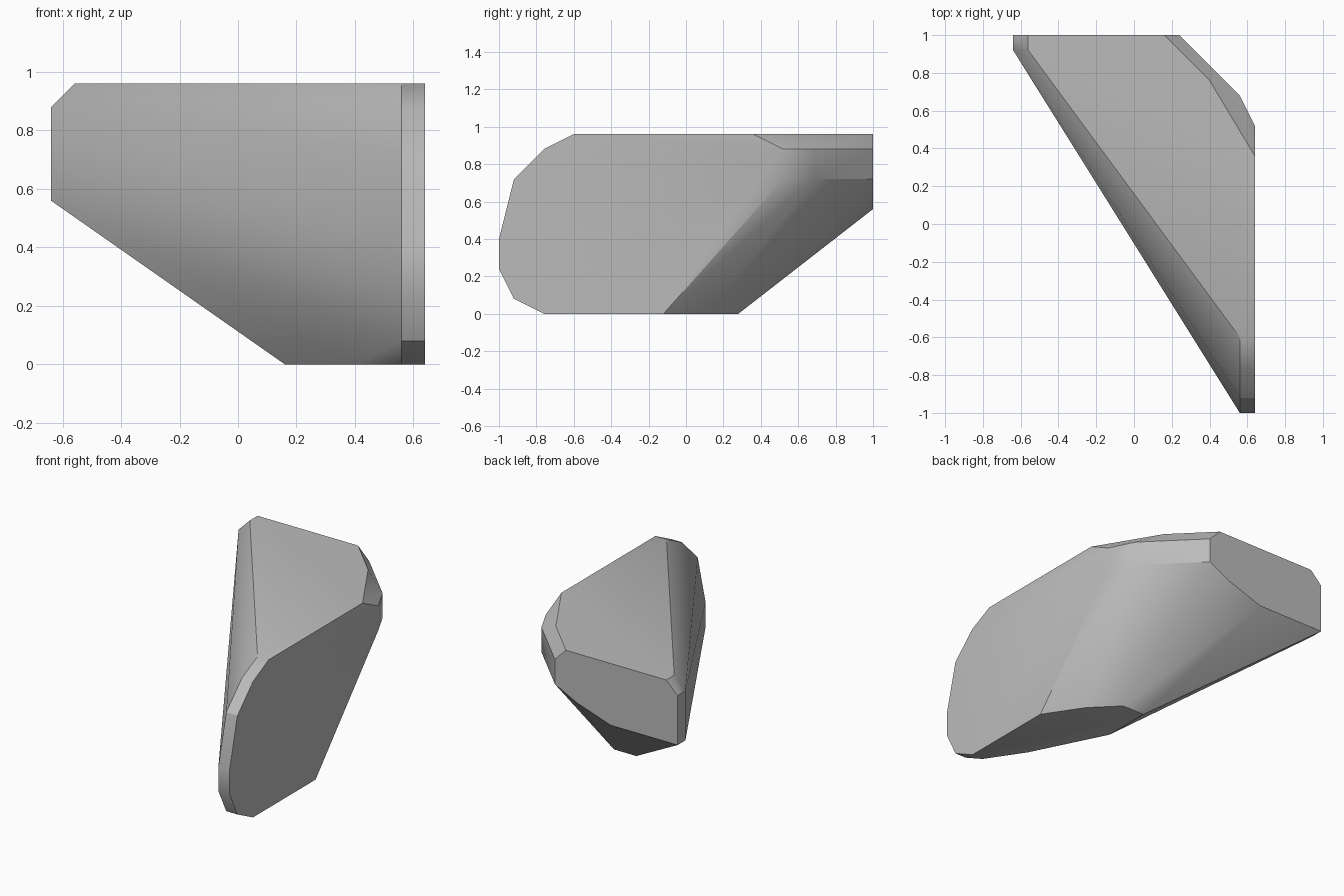
import bpy
import bmesh
import math

default = bpy.data.objects.get("Cube")
if default:
    bpy.data.objects.remove(default)


def make_material(name, rgb):
    mat = bpy.data.materials.new(name)
    mat.use_nodes = True
    colour = (*rgb, 1)
    mat.diffuse_color = colour
    mat.node_tree.nodes["Principled BSDF"].inputs["Base Color"].default_value = colour
    return mat


def in_x(x, outline):
    return [(x, y, z) for y, z in outline]


def in_y(y, outline):
    return [(x, y, z) for x, z in outline]


def in_z(z, outline):
    return [(x, y, z) for x, y in outline]


# Rounded nose, repeated across the narrow front strip
nose = [(-0.76, 0), (-0.92, 0.08), (-1, 0.24), (-1, 0.4),
        (-0.92, 0.72), (-0.76, 0.88), (-0.6, 0.96)]
points = in_x(0.56, nose) + in_x(0.64, nose)

# Flat top
points += in_z(0.96, [(-0.56, 0.92), (-0.56, 1), (0.16, 1), (0.4, 0.76), (0.64, 0.36)])

# Upright band below the chamfered rear corner
corner = [(0.24, 1), (0.56, 0.68), (0.64, 0.52)]
points += in_z(0.88, corner) + in_z(0.72, corner)

# Narrow left end
for y in (0.92, 1):
    points += in_y(y, [(-0.64, 0.56), (-0.64, 0.88)])

# Lower edge of the rear face
points += in_y(1, [(0.08, 0.64), (-0.16, 0.56)])

# Flat underside
points += in_z(0, [(0.64, -0.12), (0.48, 0.12), (0.32, 0.28),
                   (0.16, 0.28), (0.16, -0.04), (0.4, -0.52)])

# Wrap the sections in one closed convex skin
bm = bmesh.new()
for p in points:
    bm.verts.new(p)
hull = bmesh.ops.convex_hull(bm, input=bm.verts[:])
loose = [v for v in bm.verts if not v.link_faces]
bmesh.ops.delete(bm, geom=loose, context='VERTS')
bmesh.ops.dissolve_limit(bm, angle_limit=math.radians(0.5),
                         verts=bm.verts[:], edges=bm.edges[:])
bmesh.ops.recalc_face_normals(bm, faces=bm.faces[:])

mesh = bpy.data.meshes.new("wedge_body")
bm.to_mesh(mesh)
bm.free()
mesh.materials.append(make_material("plain grey", (0.5, 0.5, 0.5)))
body = bpy.data.objects.new("wedge_body", mesh)
bpy.context.collection.objects.link(body)

# Soft shading on the curved sides, crisp chamfers
bpy.ops.object.select_all(action='DESELECT')
body.select_set(True)
bpy.context.view_layer.objects.active = body
bpy.ops.object.shade_smooth_by_angle(angle=math.radians(30))
